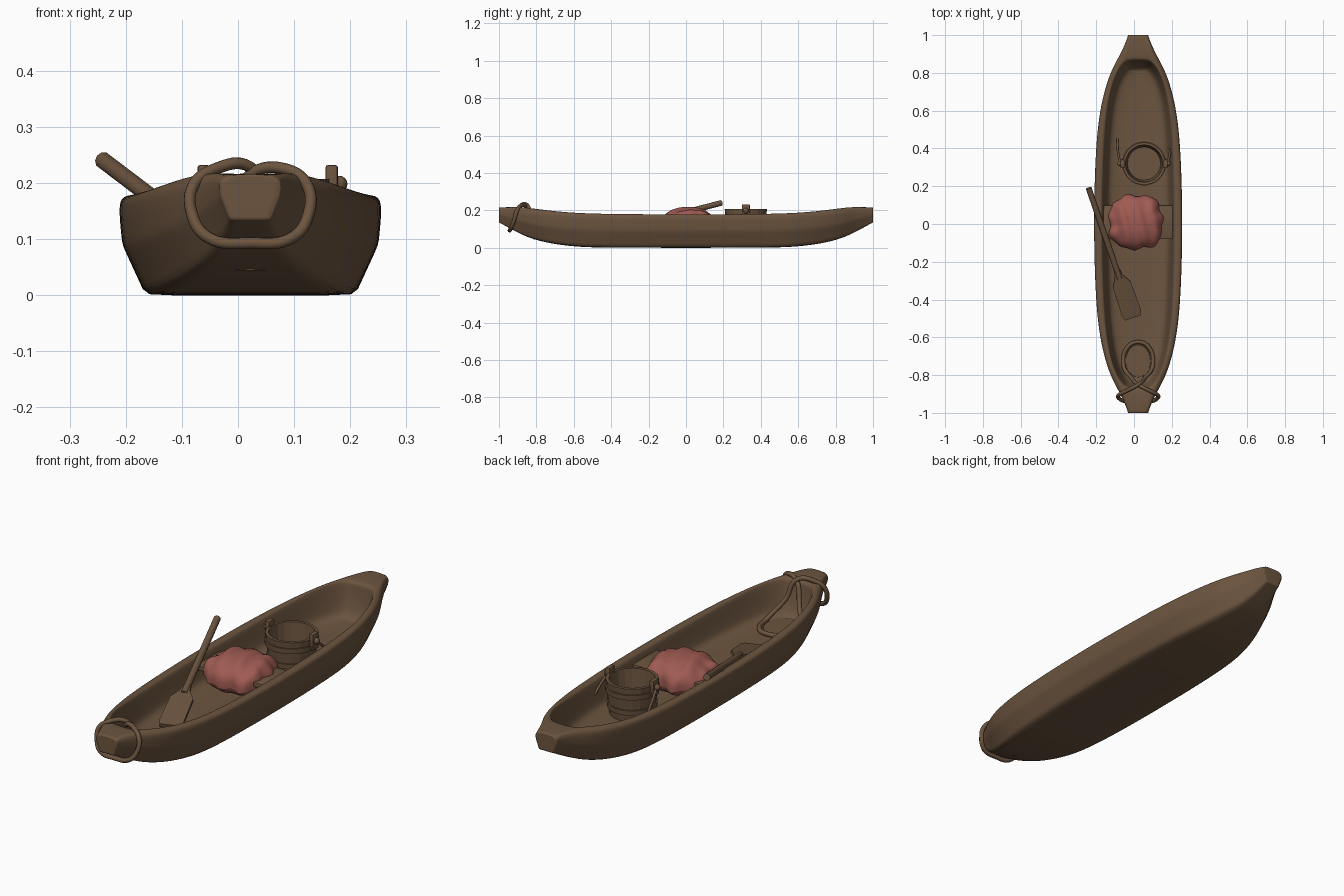
import bpy, bmesh, math
from mathutils import Vector, Matrix

if "Cube" in bpy.data.objects:
    bpy.data.objects.remove(bpy.data.objects["Cube"])

CX = 0.022  # hull centre line


def material(name, rgb):
    m = bpy.data.materials.new(name)
    m.diffuse_color = (*rgb, 1)
    m.use_nodes = True
    m.node_tree.nodes["Principled BSDF"].inputs["Base Color"].default_value = m.diffuse_color
    return m


wood = material("brown wood", (0.15, 0.09, 0.05))
red = material("faded red cloth", (0.35, 0.105, 0.085))


def shade(ob, angle):
    bpy.ops.object.select_all(action='DESELECT')
    ob.select_set(True)
    bpy.context.view_layer.objects.active = ob
    bpy.ops.object.shade_smooth_by_angle(angle=math.radians(angle))


def make(name, bm, mat=wood, smooth=None):
    bmesh.ops.recalc_face_normals(bm, faces=bm.faces)
    me = bpy.data.meshes.new(name)
    bm.to_mesh(me)
    bm.free()
    me.materials.append(mat)
    ob = bpy.data.objects.new(name, me)
    bpy.context.collection.objects.link(ob)
    if smooth:
        shade(ob, smooth)
    return ob


def box(name, loc, size, bevel=0.004):
    bm = bmesh.new()
    bmesh.ops.create_cube(bm, size=1, matrix=Matrix.Translation(loc) @ Matrix.Diagonal((*size, 1)))
    bmesh.ops.bevel(bm, geom=bm.edges[:], offset=bevel, segments=2, affect='EDGES', profile=0.5)
    return make(name, bm, smooth=35)


def tube(name, pts, radius, cyclic=False):
    cu = bpy.data.curves.new(name, 'CURVE')
    cu.dimensions = '3D'
    cu.bevel_depth, cu.bevel_resolution, cu.resolution_u = radius, 3, 8
    cu.use_fill_caps = True
    sp = cu.splines.new('BEZIER')
    sp.bezier_points.add(len(pts) - 1)
    for bp, p in zip(sp.bezier_points, pts):
        bp.co = p
        bp.handle_left_type = bp.handle_right_type = 'AUTO'
    sp.use_cyclic_u = cyclic
    cu.materials.append(wood)
    ob = bpy.data.objects.new(name, cu)
    bpy.context.collection.objects.link(ob)
    bpy.ops.object.select_all(action='DESELECT')
    ob.select_set(True)
    bpy.context.view_layer.objects.active = ob
    bpy.ops.object.convert(target='MESH')
    shade(bpy.context.object, 50)


def lathe(name, profile, centre, steps, smooth=None):
    bm = bmesh.new()
    vs = [bm.verts.new((centre[0] + r, centre[1], z)) for r, z in profile]
    es = [bm.edges.new(p) for p in zip(vs, vs[1:])]
    bmesh.ops.spin(bm, geom=vs + es, cent=(*centre, 0), axis=(0, 0, 1),
                   angle=math.tau, steps=steps)
    bmesh.ops.remove_doubles(bm, verts=bm.verts, dist=0.0005)
    return make(name, bm, smooth=smooth)


# Hull: stations of y, top half width, bottom half width, bottom z, top z, inner y, inner half width
half = [(1.0, .055, .036, .135, .217, .868, .045), (.98, .060, .038, .125, .219, .855, .072),
        (.9, .094, .058, .080, .213, .80, .112), (.8, .155, .105, .036, .199, .70, .146),
        (.6, .209, .166, .002, .184, .54, .170), (.35, .230, .184, 0, .180, .30, .182)]
stations = ([(-s[0], *s[1:5], -s[5], s[6]) for s in half]
            + [(0, .238, .188, 0, .179, 0, .188)] + half[::-1])
bm = bmesh.new()
crease = bm.edges.layers.float.new('crease_edge')
rings = []
for y, wt, wb, zb, zt, yi, wi in stations:
    zf = .045 + .02 * abs(yi) ** 6
    row = [(wb, y, zb), (wb + .85 * (wt - wb), y, zb + .5 * (zt - zb)), (wt, y, zt - .022),
           (wt - .007, y, zt), (wi + .007, yi, zt), (wi, yi, zt - .016),
           (wi * .9, yi * .975, zf + .035), (wi * .78, yi * .94, zf)]
    rings.append([bm.verts.new((CX + p[0], p[1], p[2])) for p in row]
                 + [bm.verts.new((CX - p[0], p[1], p[2])) for p in row[::-1]])
for a, b in zip(rings, rings[1:]):
    for j in range(16):
        k = (j + 1) % 16
        bm.faces.new((a[j], a[k], b[k], b[j]))
for r in (rings[0], rings[-1]):  # end blocks and rim across each end
    for j in range(7):
        bm.faces.new((r[j], r[j + 1], r[14 - j], r[15 - j]))
for e in bm.edges:
    ends = [(i, r.index(v)) for v in e.verts for i, r in enumerate(rings) if v in r]
    (i1, j1), (i2, j2) = ends
    if i1 != i2 and j1 in (0, 15):
        e[crease] = .7
    elif i1 != i2 and j1 in (1, 14):
        e[crease] = .5
    elif i1 == i2 and i1 in (0, 12) and all(j in (0, 1, 2, 3, 12, 13, 14, 15) for j in (j1, j2)):
        e[crease] = .75
hull = make("hull", bm)
sub = hull.modifiers.new("smooth hull", 'SUBSURF')
sub.levels = sub.render_levels = 3
for p in hull.data.polygons:
    p.use_smooth = True

# Seat across the middle
box("seat", (CX, .01, .135), (.375, .18, .022))

# Cloth bundle draped over the seat
bm = bmesh.new()
bmesh.ops.create_icosphere(bm, subdivisions=5, radius=1)
for v in bm.verts:
    c = [math.copysign(abs(t) ** .72, t) for t in v.co]
    a = math.atan2(c[1], c[0])
    f = .95 + .035 * math.sin(7 * a + 1) + .025 * math.sin(11 * a)
    x, y = c[0] * .15 * f, c[1] * .15 * f
    z = .135 + c[2] * .078
    if c[2] > -.2:
        z += .006 * math.sin(x * 75 + 1.5 * math.sin(y * 14)) - .9 * y * y - .6 * x * x
    v.co = (.01 + x, .01 + y, z)
make("cloth", bm, red, 80)

# Paddle resting on the left gunwale, blade on the floor
tip, end = Vector((-.24, .19, .24)), Vector((-.005, -.495, .062))
d = (end - tip).normalized()
tube("paddle_shaft", [tip, tip.lerp(end, .35), tip.lerp(end, .7)], .0155)
side = d.cross(Vector((0, 0, 1))).normalized()
up = side.cross(d)
bm = bmesh.new()
L = (end - tip).length
outline = [(L - .28, .016), (L - .24, .022), (L - .19, .05), (L - .03, .053), (L, .045)]
pts = outline + [(l, -w) for l, w in outline[::-1]]
f = bm.faces.new([bm.verts.new(tip + d * l + side * w - up * .008) for l, w in pts])
ex = bmesh.ops.extrude_face_region(bm, geom=[f])
bmesh.ops.translate(bm, vec=up * .016, verts=[g for g in ex['geom'] if isinstance(g, bmesh.types.BMVert)])
make("paddle_blade", bm)

# Bucket with staves, hoops, ears and lowered handle
B = (.053, .32)
lathe("bucket", [(0, .048), (.097, .048), (.113, .207), (.099, .207), (.088, .075), (0, .075)], B, 20)
for n, z, r in (("lower_hoop", .08, .1), ("upper_hoop", .155, .108)):
    lathe(n, [(r - .004, z), (r + .006, z), (r + .008, z + .024), (r - .004, z + .024)], B, 40, 40)
for s, n in ((-1, "left"), (1, "right")):
    x = B[0] + s * .114
    box(n + "_bucket_ear", (x, B[1], .195), (.022, .042, .074))
    bm = bmesh.new()
    bmesh.ops.create_uvsphere(bm, u_segments=16, v_segments=10, radius=.015,
                              matrix=Matrix.Translation((x + s * .013, B[1], .198)))
    make(n + "_handle_knob", bm, smooth=60)
    tube(n + "_handle_bar", [(x + s * .012, B[1], .198), (x + s * .024, .385, .135),
                             (x + s * .026, .45, .055)], .006)

# Rope looped round the bow and over the floor pad
half_rope = [(.075, -.937, .103), (.104, -.92, .145), (.102, -.905, .195), (.065, -.885, .224)]
loop = [(-.035, -.815, .14), (-.078, -.745, .068), (-.055, -.65, .06)]
path = [(0, -.943, .093)] + half_rope + [(0, -.85, .215)] + loop + [(0, -.625, .06)]
path += [(-x, y, z) for x, y, z in loop[::-1]] + [(0, -.85, .228)]
path += [(-x, y, z) for x, y, z in half_rope[::-1]]
tube("bow_rope", [(CX + x, y, z) for x, y, z in path], .0105, True)

# Flat oval pad inside the rope loop
bm = bmesh.new()
bmesh.ops.create_cone(bm, cap_ends=True, segments=32, radius1=1, radius2=.95, depth=1,
                      matrix=Matrix.Translation((CX, -.725, .052)) @ Matrix.Diagonal((.068, .09, .016, 1)))
make("floor_pad", bm, smooth=35)
